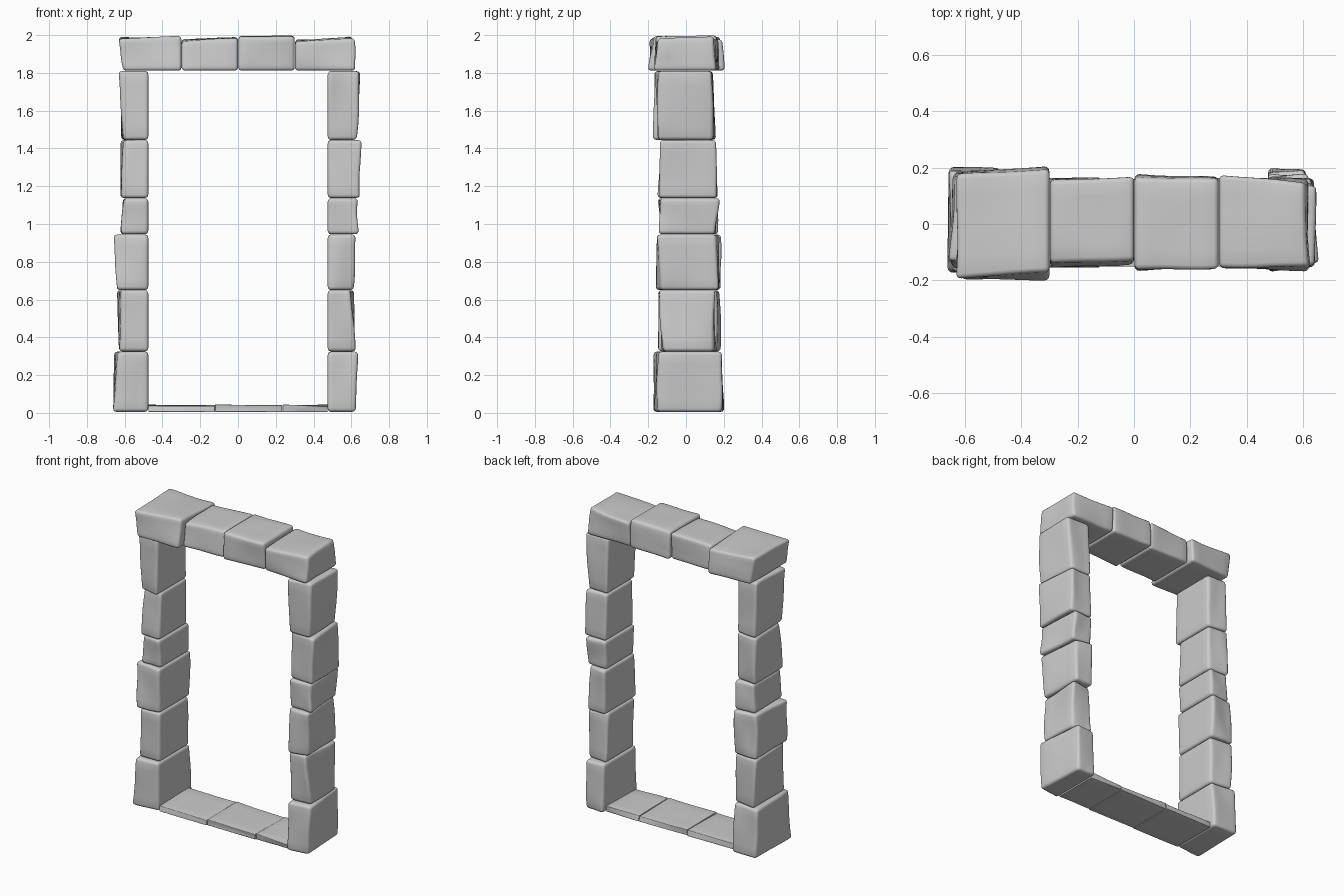
import bpy, bmesh, random
from mathutils import Vector, noise

if "Cube" in bpy.data.objects:
    bpy.data.objects.remove(bpy.data.objects["Cube"])

random.seed(7)


def stone(name, lo, hi, free, bevel=0.018, rough=0.03):
    """Rounded block filling lo..hi; free = list of (axis, side) faces hewn inward unevenly."""
    lo, hi = Vector(lo), Vector(hi)
    size, mid = hi - lo, (hi + lo) / 2
    bm = bmesh.new()
    bmesh.ops.create_cube(bm, size=1)
    for v in bm.verts:
        v.co = Vector([v.co[i] * size[i] for i in range(3)]) + mid
    bmesh.ops.subdivide_edges(bm, edges=bm.edges[:], cuts=4, use_grid_fill=True)
    sharp = [e for e in bm.edges if e.calc_face_angle(0) > 0.8]
    bmesh.ops.bevel(bm, geom=sharp, offset=bevel, segments=3, profile=0.5, affect='EDGES')
    # uneven faces: corner insets blended across the face plus soft noise
    faces = []
    for axis, side in free:
        c = [random.uniform(0, rough) for _ in range(4)]
        c[random.randrange(4)] = 0
        faces.append((axis, side, c, random.uniform(0, 50)))
    for v in bm.verts:
        t = [(v.co[i] - lo[i]) / size[i] for i in range(3)]
        move = Vector((0, 0, 0))
        for axis, side, c, seed in faces:
            a, b = [t[i] for i in range(3) if i != axis]
            d = (c[0] * (1 - a) + c[1] * a) * (1 - b) + (c[2] * (1 - a) + c[3] * a) * b
            d += rough * 0.3 * (noise.noise(Vector((a * 1.6, b * 1.6, seed))) + 0.2)
            weight = t[axis] if side > 0 else 1 - t[axis]
            move[axis] -= side * d * weight
        v.co += move
    bmesh.ops.recalc_face_normals(bm, faces=bm.faces[:])
    me = bpy.data.meshes.new(name)
    bm.to_mesh(me)
    bm.free()
    ob = bpy.data.objects.new(name, me)
    bpy.context.collection.objects.link(ob)
    for p in me.polygons:
        p.use_smooth = True


# jamb stones: outer x, front y, back y for each course, bottom to top
courses = [0.005, 0.325, 0.65, 0.945, 1.137, 1.445, 1.81]
left = [(0.662, -0.175, 0.205), (0.645, -0.15, 0.19), (0.662, -0.16, 0.19),
        (0.622, -0.15, 0.175), (0.627, -0.15, 0.165), (0.637, -0.18, 0.16)]
right = [(0.637, -0.172, 0.2), (0.627, -0.15, 0.17), (0.627, -0.162, 0.18),
         (0.637, -0.15, 0.175), (0.655, -0.148, 0.17), (0.65, -0.17, 0.16)]
for i in range(6):
    z0, z1 = courses[i] + 0.001, courses[i + 1] - 0.001
    x, y0, y1 = left[i]
    stone(f"left_jamb_stone_{i+1}", (-x, y0, z0), (-0.475, y1, z1), [(0, -1), (1, -1), (1, 1)])
    x, y0, y1 = right[i]
    stone(f"right_jamb_stone_{i+1}", (0.475, y0, z0), (x, y1, z1), [(0, 1), (1, -1), (1, 1)])

# lintel stones across the top
lintel = [(-0.635, -0.3, -0.203, 0.205, 2.0), (-0.298, 0, -0.157, 0.172, 1.992),
          (0.002, 0.3, -0.167, 0.184, 1.998), (0.302, 0.625, -0.17, 0.178, 1.994)]
for i, (x0, x1, y0, y1, z1) in enumerate(lintel):
    free = [(1, -1), (1, 1), (2, 1)]
    if i == 0:
        free.append((0, -1))
    if i == 3:
        free.append((0, 1))
    stone(f"lintel_stone_{i+1}", (x0, y0, 1.812), (x1, y1, z1), free)

# thin sill slabs along the floor
for i, (x0, x1) in enumerate([(-0.475, -0.123), (-0.121, 0.234), (0.236, 0.475)]):
    stone(f"sill_slab_{i+1}", (x0, -0.155, 0.005), (x1, 0.165, 0.045),
          [(1, -1), (1, 1), (2, 1)], bevel=0.003, rough=0.012)
